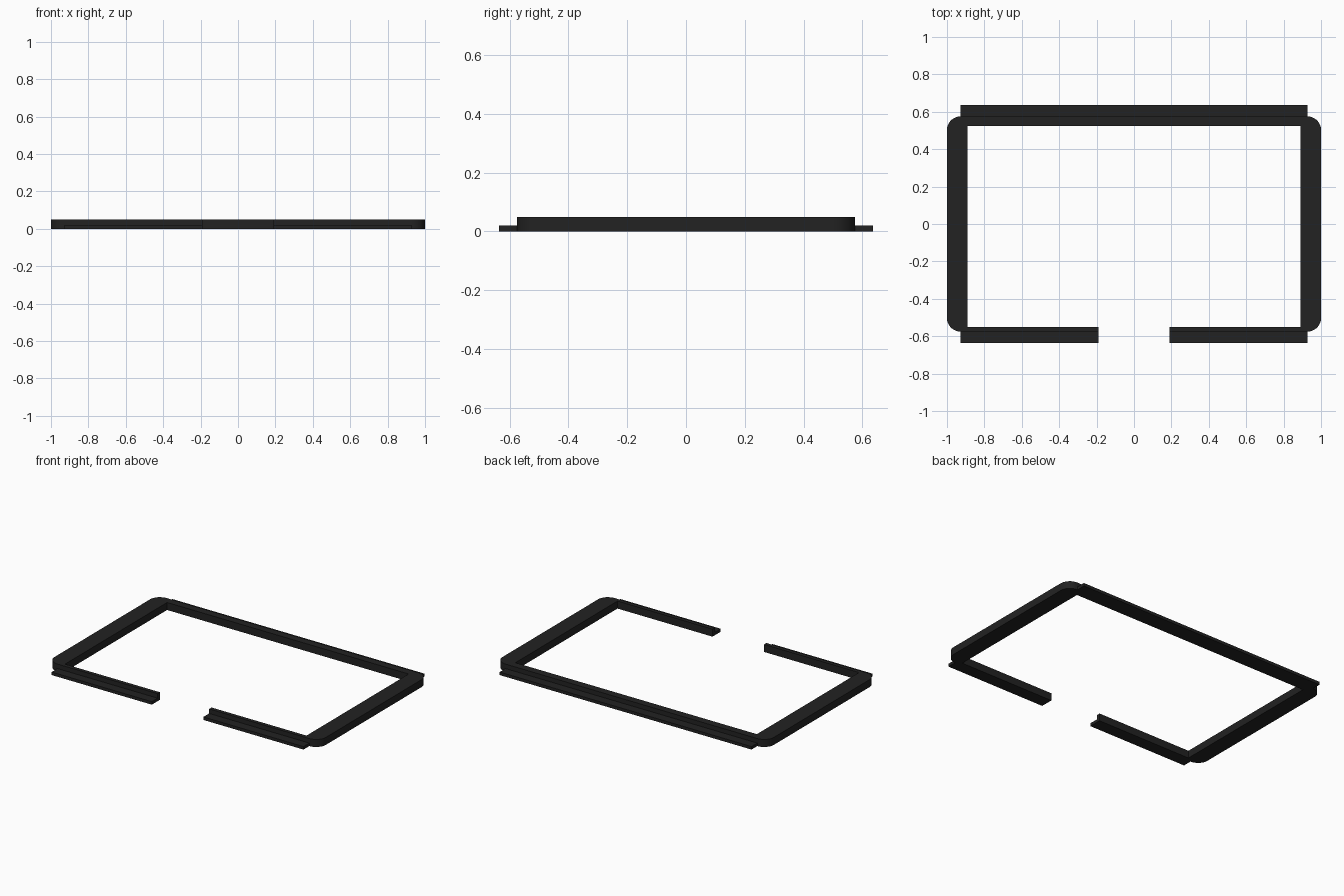
import bpy, bmesh, math

if "Cube" in bpy.data.objects:
    bpy.data.objects.remove(bpy.data.objects["Cube"])

black = bpy.data.materials.new("matte_black")
black.diffuse_color = (0.016, 0.016, 0.016, 1)
black.use_nodes = True
black.node_tree.nodes["Principled BSDF"].inputs["Base Color"].default_value = black.diffuse_color

H = 0.05        # rail height
FLANGE = 0.02   # flange height


def extrude(name, points, vec):
    """Solid made by sweeping a flat outline along vec."""
    bm = bmesh.new()
    face = bm.faces.new([bm.verts.new(p) for p in points])
    new = bmesh.ops.extrude_face_region(bm, geom=[face])["geom"]
    bmesh.ops.translate(bm, vec=vec, verts=[v for v in new if isinstance(v, bmesh.types.BMVert)])
    bmesh.ops.recalc_face_normals(bm, faces=bm.faces)
    me = bpy.data.meshes.new(name)
    bm.to_mesh(me)
    bm.free()
    me.materials.append(black)
    ob = bpy.data.objects.new(name, me)
    bpy.context.collection.objects.link(ob)
    bpy.ops.object.select_all(action='DESELECT')
    ob.select_set(True)
    bpy.context.view_layer.objects.active = ob
    bpy.ops.object.shade_smooth_by_angle(angle=math.radians(30))
    return ob


def side_rail(name, s):
    """Straight side bar with rounded outer corners."""
    r, y = 0.072, 0.575
    pts = [(s * 0.89, -y, 0)]
    for cy, start in ((-y + r, -90), (y - r, 0)):
        for i in range(9):
            a = math.radians(start + 90 * i / 8)
            pts.append((s * (1 - r + r * math.cos(a)), cy + r * math.sin(a), 0))
    pts.append((s * 0.89, y, 0))
    return extrude(name, pts, (0, 0, H))


def stepped_rail(name, x0, x1, inner, step, outer):
    """L-section bar: tall wall inside, low flange outside."""
    section = [(inner, 0), (outer, 0), (outer, FLANGE), (step, FLANGE), (step, H), (inner, H)]
    return extrude(name, [(x0, y, z) for y, z in section], (x1 - x0, 0, 0))


# Side bars
side_rail("left_rail", -1)
side_rail("right_rail", 1)

# Back bar between the sides, and two front bars leaving a gap
stepped_rail("back_rail", -0.928, 0.928, 0.525, 0.575, 0.636)
stepped_rail("front_left_rail", -0.928, -0.19, -0.55, -0.575, -0.636)
stepped_rail("front_right_rail", 0.19, 0.928, -0.55, -0.575, -0.636)
